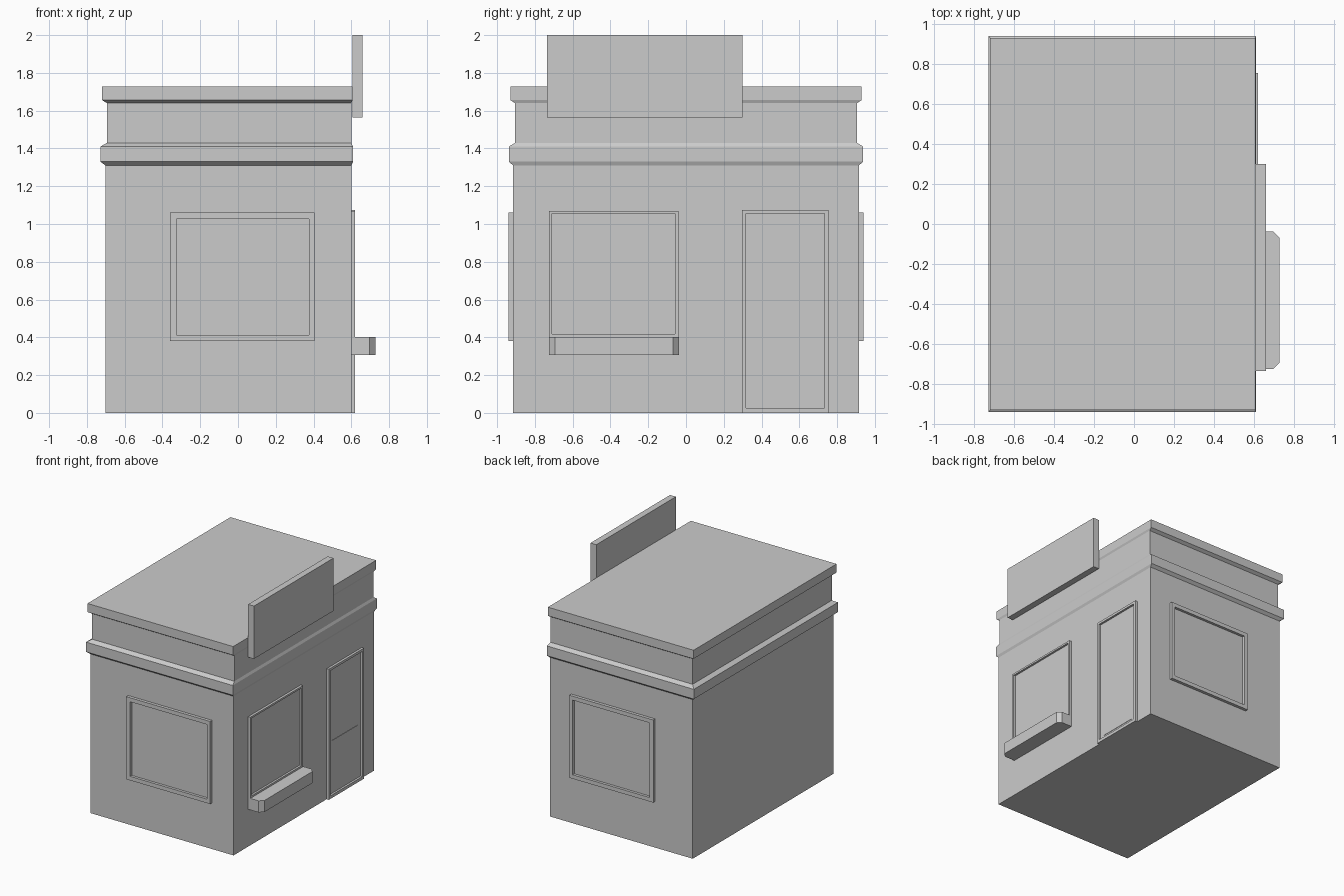
import bpy, bmesh
from mathutils import Vector

if "Cube" in bpy.data.objects:
    bpy.data.objects.remove(bpy.data.objects["Cube"])


def make_object(name, verts, faces):
    mesh = bpy.data.meshes.new(name)
    bm = bmesh.new()
    vs = [bm.verts.new(v) for v in verts]
    for f in faces:
        bm.faces.new([vs[i] for i in f])
    bmesh.ops.recalc_face_normals(bm, faces=bm.faces)
    bm.to_mesh(mesh)
    bm.free()
    obj = bpy.data.objects.new(name, mesh)
    bpy.context.collection.objects.link(obj)
    return obj


def loft(name, rings):
    """Capped skin through rings that share one vertex count."""
    n = len(rings[0])
    faces = [list(range(n)), [(len(rings) - 1) * n + i for i in range(n)]]
    for r in range(len(rings) - 1):
        for i in range(n):
            j = (i + 1) % n
            faces.append([r * n + i, r * n + j, (r + 1) * n + j, (r + 1) * n + i])
    return make_object(name, [v for ring in rings for v in ring], faces)


def box(name, x0, x1, y0, y1, z0, z1):
    return loft(name, [[(x0, y0, z), (x1, y0, z), (x1, y1, z), (x0, y1, z)]
                       for z in (z0, z1)])


# Wall-space mappings: u along the wall, z up, d = distance in the outward axis
def front(u, z, d):
    return (u, -d, z)


def back(u, z, d):
    return (u, d, z)


def side(u, z, d):
    return (d, u, z)


def rect(wall, r, d):
    u0, u1, z0, z1 = r
    return [wall(u, z, d) for u, z in ((u0, z0), (u1, z0), (u1, z1), (u0, z1))]


def panel(name, wall, r, d0, d1):
    return loft(name, [rect(wall, r, d0), rect(wall, r, d1)])


def framed_opening(name, wall, outer, inner, d_wall, d_out):
    """Raised rectangular frame with a pane set back to the wall."""
    loops = [rect(wall, outer, d_wall), rect(wall, outer, d_out),
             rect(wall, inner, d_out), rect(wall, inner, d_wall)]
    faces = []
    for r in range(4):
        for i in range(4):
            j, s = (i + 1) % 4, (r + 1) % 4
            faces.append([r * 4 + i, r * 4 + j, s * 4 + j, s * 4 + i])
    make_object(name + "_frame", [v for l in loops for v in l], faces)
    panel(name + "_pane", wall, inner, d_wall - 0.005, d_wall + 0.003)


# Shop body with belt moulding and roof cornice: (z, left x, right x, half depth)
profile = [
    (0.0, -0.702, 0.60, 0.915), (1.31, -0.702, 0.60, 0.915),
    (1.33, -0.728, 0.609, 0.938), (1.41, -0.728, 0.609, 0.938),
    (1.43, -0.694, 0.60, 0.905), (1.64, -0.694, 0.60, 0.905),
    (1.656, -0.72, 0.607, 0.93), (1.727, -0.72, 0.607, 0.93),
]
loft("shop_body", [[(a, -h, z), (b, -h, z), (b, h, z), (a, h, z)]
                   for z, a, b, h in profile])

# Matching windows on the two short walls
for label, wall in (("front", front), ("back", back)):
    framed_opening(label + "_window", wall, (-0.36, 0.405, 0.38, 1.06),
                   (-0.325, 0.375, 0.413, 1.027), 0.915, 0.94)

# Display window and door on the street side
framed_opening("display_window", side, (-0.725, -0.04, 0.40, 1.07),
               (-0.71, -0.057, 0.417, 1.055), 0.60, 0.62)
framed_opening("door", side, (0.297, 0.755, 0.0, 1.075),
               (0.318, 0.732, 0.025, 1.055), 0.60, 0.62)
panel("door_lower_panel", side, (0.36, 0.69, 0.05, 0.46), 0.60, 0.606)

# Window ledge with clipped outer corners
ledge = [(0.60, -0.725), (0.695, -0.725), (0.727, -0.693),
         (0.727, -0.069), (0.695, -0.037), (0.60, -0.037)]
loft("window_ledge", [[(x, y, z) for x, y in ledge] for z in (0.307, 0.402)])

# Blank sign board above the entrance side
box("sign_board", 0.607, 0.66, -0.735, 0.30, 1.565, 2.0)
